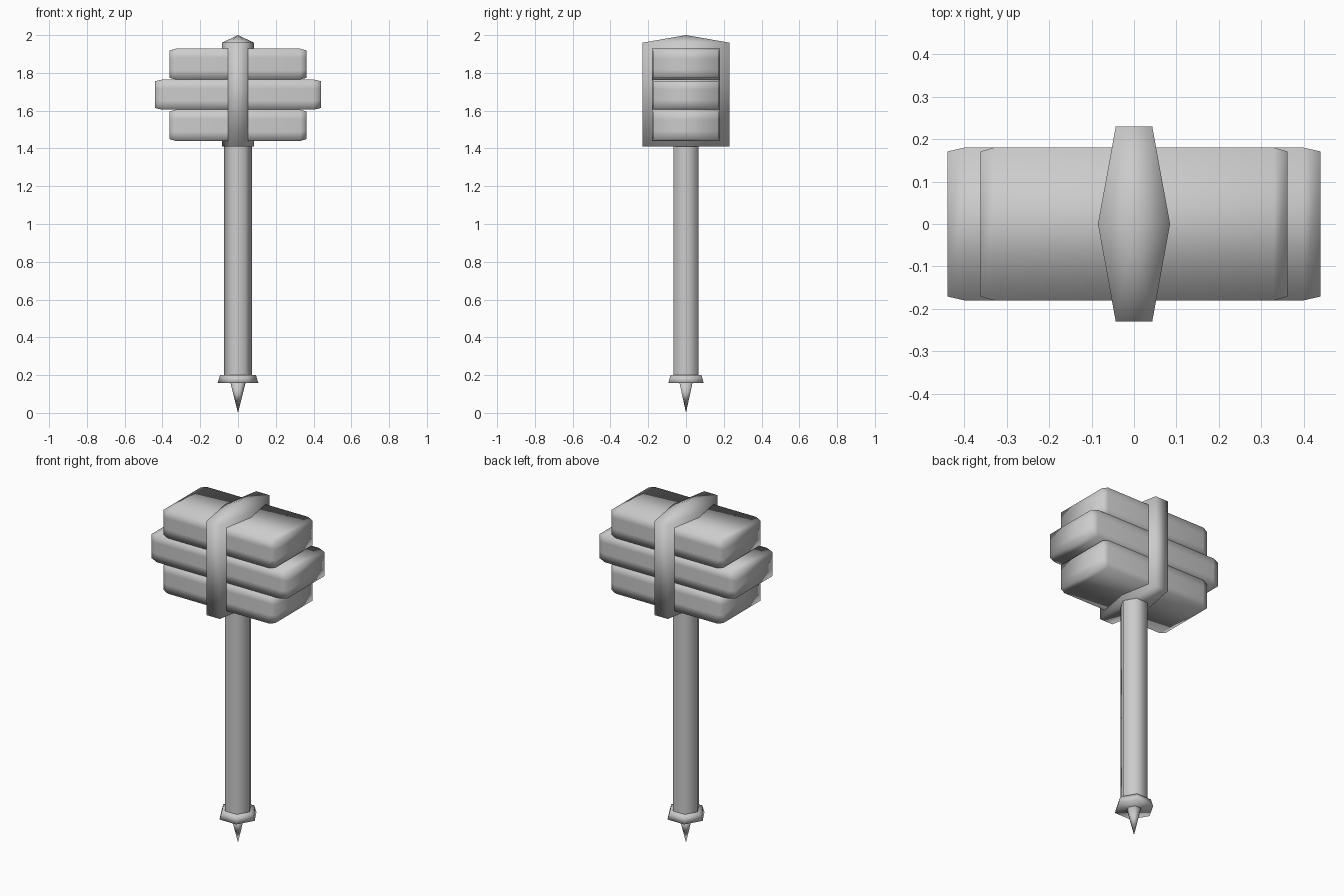
import bpy, bmesh, math

if "Cube" in bpy.data.objects:
    bpy.data.objects.remove(bpy.data.objects["Cube"])

gray = bpy.data.materials.new("stone_gray")
gray.diffuse_color = (0.6, 0.6, 0.6, 1)
gray.use_nodes = True
gray.node_tree.nodes["Principled BSDF"].inputs["Base Color"].default_value = gray.diffuse_color


def loft(name, rings, caps=(True, True)):
    """Skin a list of equal-length rings; one-point rings become tips."""
    bm = bmesh.new()
    vr = [[bm.verts.new(p) for p in r] for r in rings]
    n = max(len(r) for r in vr)
    for a, b in zip(vr, vr[1:]):
        for i in range(n):
            j = (i + 1) % n
            face = [a[i % len(a)], a[j % len(a)], b[j % len(b)], b[i % len(b)]]
            bm.faces.new(list(dict.fromkeys(face)))
    for r, cap in ((vr[0], caps[0]), (vr[-1], caps[1])):
        if cap and len(r) > 2:
            bm.faces.new(r)
    bmesh.ops.recalc_face_normals(bm, faces=bm.faces)
    me = bpy.data.meshes.new(name)
    bm.to_mesh(me)
    bm.free()
    me.materials.append(gray)
    for p in me.polygons:
        p.use_smooth = True
    ob = bpy.data.objects.new(name, me)
    bpy.context.collection.objects.link(ob)
    return ob


def hexagon(r, z):
    return [(r * math.cos(k * math.pi / 3), r * math.sin(k * math.pi / 3), z) for k in range(6)]


def block(name, half_len, shoulder, z0, z1):
    """Head slab with tapered ends and two support loops along its sides."""
    zc, hz = (z0 + z1) / 2, (z1 - z0) / 2

    def ring(x, hy, h):
        side = [-h, -h * 0.4, h * 0.4, h]
        return [(x, -hy, zc + s) for s in side] + [(x, hy, zc - s) for s in side]

    loft(name, [ring(-half_len, 0.171, hz - 0.009), ring(-shoulder, 0.18, hz),
                ring(shoulder, 0.18, hz), ring(half_len, 0.171, hz - 0.009)])


# hammer head slabs
block("lower_slab", 0.362, 0.33, 1.44, 1.605)
block("middle_slab", 0.44, 0.40, 1.605, 1.765)
block("upper_slab", 0.362, 0.33, 1.765, 1.928)


# band around the head: long hexagon with a shallow peaked top
def band_ring(z):
    return [(0.085, 0, z), (0.043, 0.23, z), (-0.043, 0.23, z),
            (-0.085, 0, z), (-0.043, -0.23, z), (0.043, -0.23, z)]


loft("head_band", [band_ring(1.41), band_ring(1.96), [(0, 0, 2.0)]])

# six-sided handle in two lengths
loft("handle_upper", [hexagon(0.075, 0.72), hexagon(0.075, 1.42)], (False, False))
loft("handle_lower", [hexagon(0.075, 0.19), hexagon(0.075, 0.72)], (False, False))

# flared collar and spike at the foot
loft("collar", [hexagon(0.108, 0.157), hexagon(0.095, 0.2)])
loft("spike", [[(0, 0, 0)], hexagon(0.04, 0.16)])
